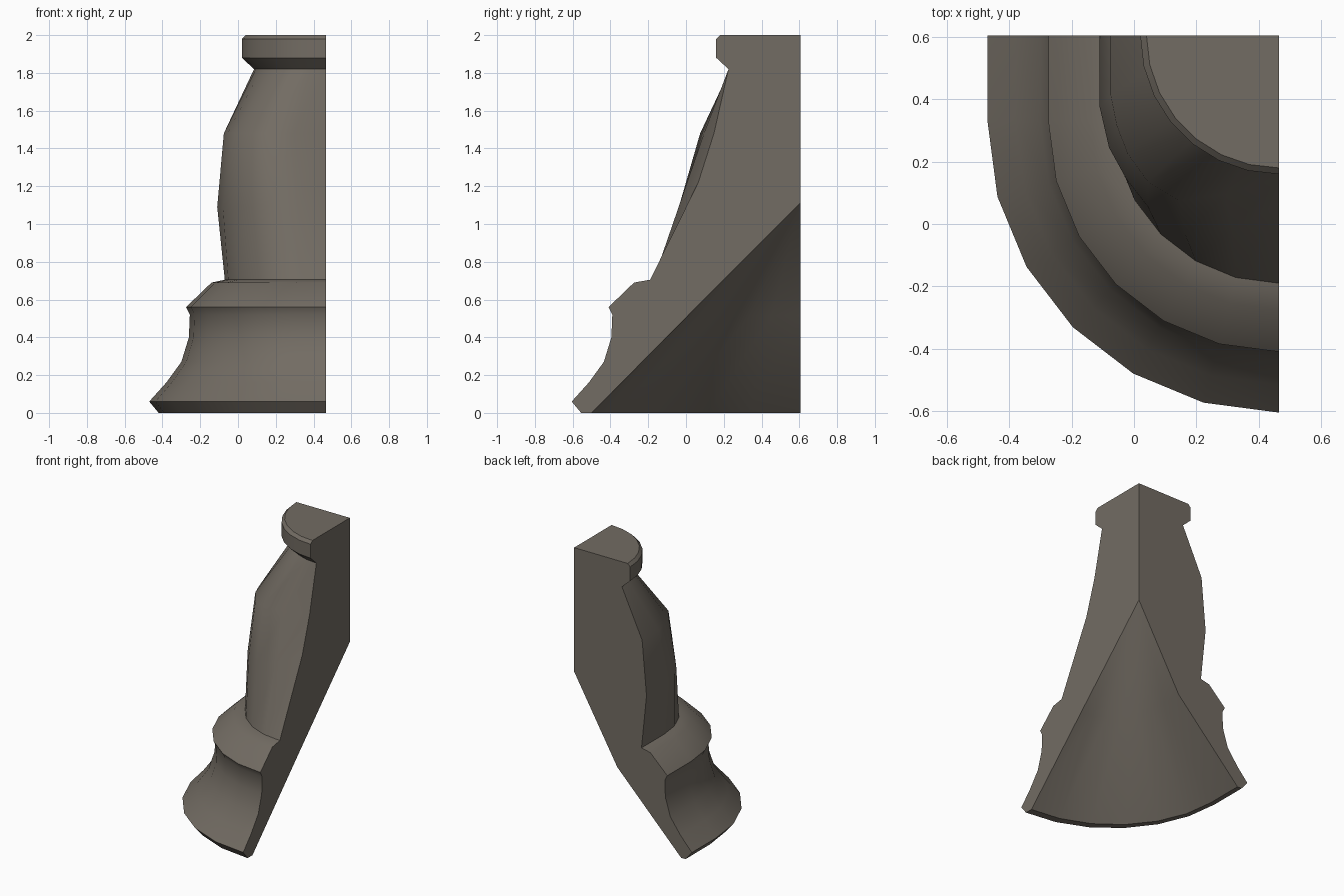
import bpy, bmesh, math

if "Cube" in bpy.data.objects:
    bpy.data.objects.remove(bpy.data.objects["Cube"])

AX, AY = 0.465, 0.605      # corner axis where the two cut planes meet
N = 6                      # arc segments per quarter

stone = bpy.data.materials.new("grey brown stone")
stone.diffuse_color = (0.17, 0.15, 0.125, 1)
stone.use_nodes = True
stone.node_tree.nodes["Principled BSDF"].inputs["Base Color"].default_value = stone.diffuse_color


def ring(z, r, off):
    """Quarter stadium: short straight run, then a 90 degree arc."""
    pts = [(r, 0.0, z)]
    if off == 0:           # pure arc, same point count
        return [(r * math.cos(a), r * math.sin(a), z)
                for a in (math.pi / 2 * i / (N + 1) for i in range(N + 2))]
    for i in range(N + 1):
        a = math.pi / 2 * i / N
        pts.append((r * math.cos(a), off + r * math.sin(a), z))
    return pts


def squash(z, rx, ry, off):
    return [(u, v if i == 0 else off + (v - off) * (ry - off) / rx, z)
            for i, (u, v, z) in enumerate(ring(z, rx, off))]


# moulded base, bottom to top: height, radius, straight run
rings = [ring(*p) for p in [
    (0.0, 0.885, 0.275), (0.06, 0.935, 0.275), (0.16, 0.845, 0.275),
    (0.27, 0.765, 0.275), (0.40, 0.725, 0.275), (0.52, 0.72, 0.275),
    (0.56, 0.74, 0.275), (0.69, 0.605, 0.275), (0.705, 0.535, 0.26)]]

# shaft, slightly hollow at the middle of its front
rings.append([(.575, 0, 1.09), (.575, .23, 1.09), (.545, .36, 1.09), (.49, .46, 1.09),
              (.42, .55, 1.09), (.30, .64, 1.10), (.15, .62, 1.16), (0, .54, 1.22)])
rings.append([(.54, 0, 1.48), (.54, .19, 1.48), (.52, .29, 1.48), (.485, .38, 1.48),
              (.42, .47, 1.48), (.32, .53, 1.48), (.17, .51, 1.48), (0, .457, 1.48)])

# neck and cap
rings += [ring(z, r, 0) for z, r in
          [(1.82, 0.38), (1.88, 0.445), (1.98, 0.445), (2.0, 0.425)]]

# hollow underside
hollow = [squash(0.515, 0.343, 0.595, 0.15), squash(0.0, 0.85, 1.105, 0.275)]

bm = bmesh.new()


def add(p):
    return bm.verts.new((AX - p[0], AY - p[1], p[2]))


outer = [[add(p) for p in r] for r in rings]
inner = [[add(p) for p in r] for r in hollow]
top, apex = add((0, 0, 2)), add((0, 0, 1.11))

# skin: hollow, rim, outside
skin = inner + outer
for a, b in zip(skin, skin[1:]):
    for i in range(len(a) - 1):
        bm.faces.new((a[i], a[i + 1], b[i + 1], b[i]))
for i in range(N + 1):
    bm.faces.new((apex, inner[0][i + 1], inner[0][i]))
bm.faces.new(outer[-1] + [top])

# two flat cut faces
for k in (0, -1):
    bm.faces.new([apex] + [r[k] for r in skin] + [top])

bmesh.ops.recalc_face_normals(bm, faces=bm.faces)
me = bpy.data.meshes.new("quarter_pedestal")
bm.to_mesh(me)
bm.free()
me.materials.append(stone)
ob = bpy.data.objects.new("quarter_pedestal", me)
bpy.context.collection.objects.link(ob)
bpy.context.view_layer.objects.active = ob
ob.select_set(True)
bpy.ops.object.shade_smooth_by_angle(angle=math.radians(35))
